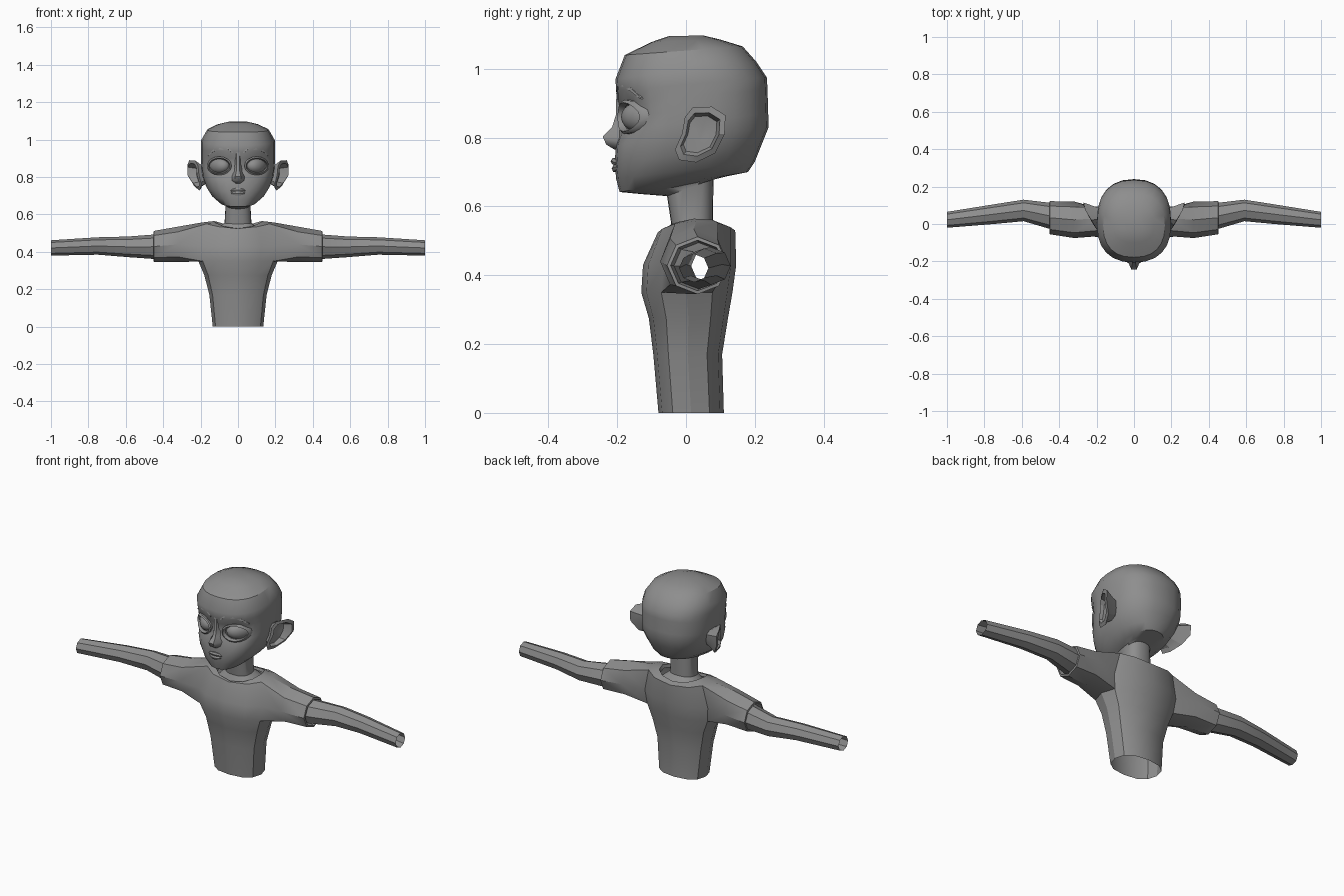
import bpy, bmesh
from math import sin, cos, pi, atan2, radians, copysign

if "Cube" in bpy.data.objects:
    bpy.data.objects.remove(bpy.data.objects["Cube"])

grey = bpy.data.materials.new("plain grey")
grey.use_nodes = True
grey.diffuse_color = (0.27, 0.27, 0.27, 1)
grey.node_tree.nodes["Principled BSDF"].inputs["Base Color"].default_value = grey.diffuse_color


def finish(name, bm, mirror=False, angle=32):
    """Turn a bmesh into a shaded object, optionally mirrored left to right."""
    bmesh.ops.recalc_face_normals(bm, faces=bm.faces)
    mesh = bpy.data.meshes.new(name)
    bm.to_mesh(mesh)
    bm.free()
    mesh.materials.append(grey)
    ob = bpy.data.objects.new(name, mesh)
    bpy.context.collection.objects.link(ob)
    bpy.ops.object.select_all(action="DESELECT")
    ob.select_set(True)
    bpy.context.view_layer.objects.active = ob
    bpy.ops.object.shade_smooth_by_angle(angle=radians(angle))
    if mirror:
        ob.modifiers.new("Mirror", "MIRROR").use_mirror_merge = False
    return ob


def skin(bm, rings, loop=False):
    """Join successive closed rings of points with quads."""
    rows = [[bm.verts.new(p) for p in r] for r in rings]
    pairs = list(zip(rows, rows[1:])) + ([(rows[-1], rows[0])] if loop else [])
    for a, b in pairs:
        for i in range(len(a)):
            j = (i + 1) % len(a)
            bm.faces.new((a[i], a[j], b[j], b[i]))
    return rows


def loft(name, rings, loop=False, cap=(0, 0), mirror=False, angle=32):
    bm = bmesh.new()
    rows = skin(bm, rings, loop)
    for use, row in zip(cap, (rows[0], rows[-1])):
        if use:
            bm.faces.new(row)
    return finish(name, bm, mirror, angle)


def power(v, e):
    return copysign(abs(v) ** (2 / e), v)


def oval(zf, zb, yf, yb, hw, lift=0, n=24, e=2.4):
    """Tilted body section: front/back heights, front/back depth, half width."""
    pts = []
    for k in range(n):
        t = 2 * pi * k / n
        u, v = power(cos(t), e), power(sin(t), e)
        z = zf + (zb - zf) * (v + 1) / 2 + lift * u * u
        pts.append((hw * u, (yf + yb) / 2 + (yb - yf) / 2 * v, z))
    return pts


def arm_ring(x, y0, y1, z0, z1):
    """Eight-sided section across an arm."""
    return [(x, (y0 + y1) / 2 + (y1 - y0) / 2 * cos(k * pi / 4),
             (z0 + z1) / 2 + (z1 - z0) / 2 * sin(k * pi / 4)) for k in range(8)]


def face_y(x):
    """Depth of the face surface at eye height."""
    return 0.02 - 0.215 * (1 - min(abs(x) / 0.197, 1) ** 2.4) ** (1 / 2.4)


# Head and neck in one skin, with eye sockets pressed in
head_rows = [
    (0.50, 0.53, -0.07, 0.11, 0.12), (0.55, 0.56, -0.043, 0.078, 0.072),
    (0.63, 0.68, -0.055, 0.08, 0.066), (0.636, 0.69, -0.13, 0.13, 0.07),
    (0.642, 0.70, -0.193, 0.18, 0.10), (0.68, 0.73, -0.203, 0.20, 0.142),
    (0.725, 0.78, -0.207, 0.22, 0.172), (0.78, 0.83, -0.204, 0.24, 0.19),
    (0.82, 0.87, -0.2, 0.239, 0.195), (0.86, 0.90, -0.195, 0.238, 0.197),
    (0.90, 0.94, -0.198, 0.237, 0.198), (0.935, 0.975, -0.203, 0.235, 0.198),
    (0.97, 1.02, -0.205, 0.205, 0.198), (1.04, 1.065, -0.178, 0.165, 0.165),
    (1.078, 1.085, -0.1, 0.1, 0.11), (1.095, 1.097, -0.05, 0.05, 0.05)]
head_rings = []
for row in head_rows:
    ring = []
    for x, y, z in oval(*row):
        d = ((abs(x) - 0.1) / 0.075) ** 2 + ((z - 0.862) / 0.06) ** 2
        ring.append((x, y + (0.035 * max(0, 1 - d) if y < 0 else 0), z))
    head_rings.append(ring)
loft("head", head_rings, cap=(0, 1))

# Eyeballs and lids
bm = bmesh.new()
bmesh.ops.create_uvsphere(bm, u_segments=16, v_segments=10, radius=1)
for v in bm.verts:
    x = 0.1 + 0.056 * v.co.x
    v.co = (x, face_y(x) + 0.035 + 0.042 * v.co.y, 0.86 + 0.041 * v.co.z)
finish("eyeball", bm, mirror=True, angle=60)
lids = []
for k in range(16):
    t = 2 * pi * k / 16
    lids.append([])
    for grow, depth in ((0, 0.012), (0.005, -0.006), (0.013, 0.0), (0.013, 0.015)):
        x = 0.1 + (0.053 + grow) * cos(t)
        lids[-1].append((x, face_y(x) + depth, 0.86 + (0.037 + grow) * sin(t)))
loft("eyelid", lids, loop=True, mirror=True, angle=50)

# Brows taper toward the temple
brow = []
for x, z, h in ((0.03, 0.932, 0.006), (0.055, 0.955, 0.011), (0.1, 0.955, 0.011),
                (0.135, 0.94, 0.008), (0.16, 0.915, 0.003)):
    y = face_y(x)
    brow.append([(x, y + 0.015, z - h), (x, y - 0.009, z - h * 0.6),
                 (x, y - 0.007, z + h * 0.6), (x, y + 0.015, z + h)])
loft("brow", brow, cap=(1, 1), mirror=True)

# Nose: bridge, tip and base sections
nose = []
for z, w, y in ((0.94, 0.014, -0.202), (0.865, 0.014, -0.204), (0.83, 0.018, -0.215),
                (0.803, 0.03, -0.242), (0.78, 0.03, -0.232), (0.765, 0.016, -0.207)):
    nose.append([(-w * 1.3, -0.185, z), (-w * 0.5, y, z), (w * 0.5, y, z), (w * 1.3, -0.185, z)])
loft("nose", nose, cap=(1, 1), angle=45)

# Lips
for name, z0, h, y0 in (("upper_lip", 0.732, 0.009, -0.219), ("lower_lip", 0.711, 0.01, -0.216)):
    rings = []
    for k in range(-4, 5):
        f = k / 4
        x, s = 0.056 * f, 1.03 - f * f
        y = y0 + 0.03 * f * f
        z = z0 + (0.722 - z0) * f * f
        rings.append([(x, y + 0.03, z - h * s), (x, y + 0.004, z - h * s),
                      (x, y, z), (x, y + 0.006, z + h * s), (x, y + 0.03, z + h * s)])
    loft(name, rings, cap=(1, 1))

# Cupped ears flaring backward
outline = ((-0.02, 0.735), (-0.032, 0.765), (-0.012, 0.81), (-0.003, 0.86), (0.02, 0.888),
           (0.075, 0.89), (0.115, 0.865), (0.112, 0.81), (0.085, 0.755), (0.03, 0.728))


def ear_ring(scale, rise, flare):
    ring = []
    for y, z in outline:
        y, z = 0.04 + (y - 0.04) * scale, 0.81 + (z - 0.81) * scale
        out = min(1, max(0, (y + 0.03) / 0.12)) * min(1, (z - 0.70) / 0.1)
        ring.append((rise + flare * out, y, z))
    return ring


loft("ear", [ear_ring(0.55, 0.17, 0.0), ear_ring(0.75, 0.188, 0.03), ear_ring(1, 0.198, 0.072),
             ear_ring(0.78, 0.203, 0.066), ear_ring(0.66, 0.192, 0.03), ear_ring(0.25, 0.196, 0.015)],
     cap=(0, 1), mirror=True, angle=25)

# Shirt: open torso with the side panels removed and sleeves grown from the holes
torso_rows = [
    (0, 0, -0.08, 0.11, 0.135), (0.17, 0.17, -0.095, 0.105, 0.153),
    (0.275, 0.275, -0.108, 0.122, 0.18), (0.35, 0.35, -0.13, 0.135, 0.212),
    (0.43, 0.43, -0.125, 0.146, 0.222), (0.525, 0.53, -0.082, 0.143, 0.19, 0.03),
    (0.525, 0.54, -0.07, 0.115, 0.13, 0.032), (0.51, 0.525, -0.066, 0.11, 0.122, 0.03)]
sleeve = [(0.32, -0.075, 0.12, 0.345, 0.535), (0.45, -0.055, 0.122, 0.345, 0.512),
          (0.452, -0.045, 0.112, 0.355, 0.502), (0.42, -0.035, 0.11, 0.36, 0.495)]
N = 12
bm = bmesh.new()
rows = skin(bm, [oval(*r, n=N) for r in torso_rows])
for side in (0, N // 2):
    sign = 1 if side == 0 else -1
    lo, mid, hi = rows[3], rows[4], rows[5]
    pick = lambda row, k: row[(side + sign * k) % N]
    hole = [pick(r, k) for r, k in ((mid, 1), (hi, 1), (hi, 0), (hi, -1),
                                    (mid, -1), (lo, -1), (lo, 0), (lo, 1))]
    centre = mid[side]
    bmesh.ops.delete(bm, geom=[centre], context="VERTS")
    tube = skin(bm, [[(sign * x, y, z) for x, y, z in arm_ring(*r)] for r in sleeve])
    for i in range(8):
        j = (i + 1) % 8
        bm.faces.new((hole[i], hole[j], tube[0][j], tube[0][i]))
finish("shirt", bm)

# Bare forearms, open at the wrist
loft("forearm", [arm_ring(*r) for r in (
    (0.42, -0.035, 0.11, 0.36, 0.495), (0.59, 0.015, 0.13, 0.372, 0.482),
    (0.75, 0.0, 0.105, 0.385, 0.478), (1.0, -0.02, 0.065, 0.38, 0.462))], mirror=True)
